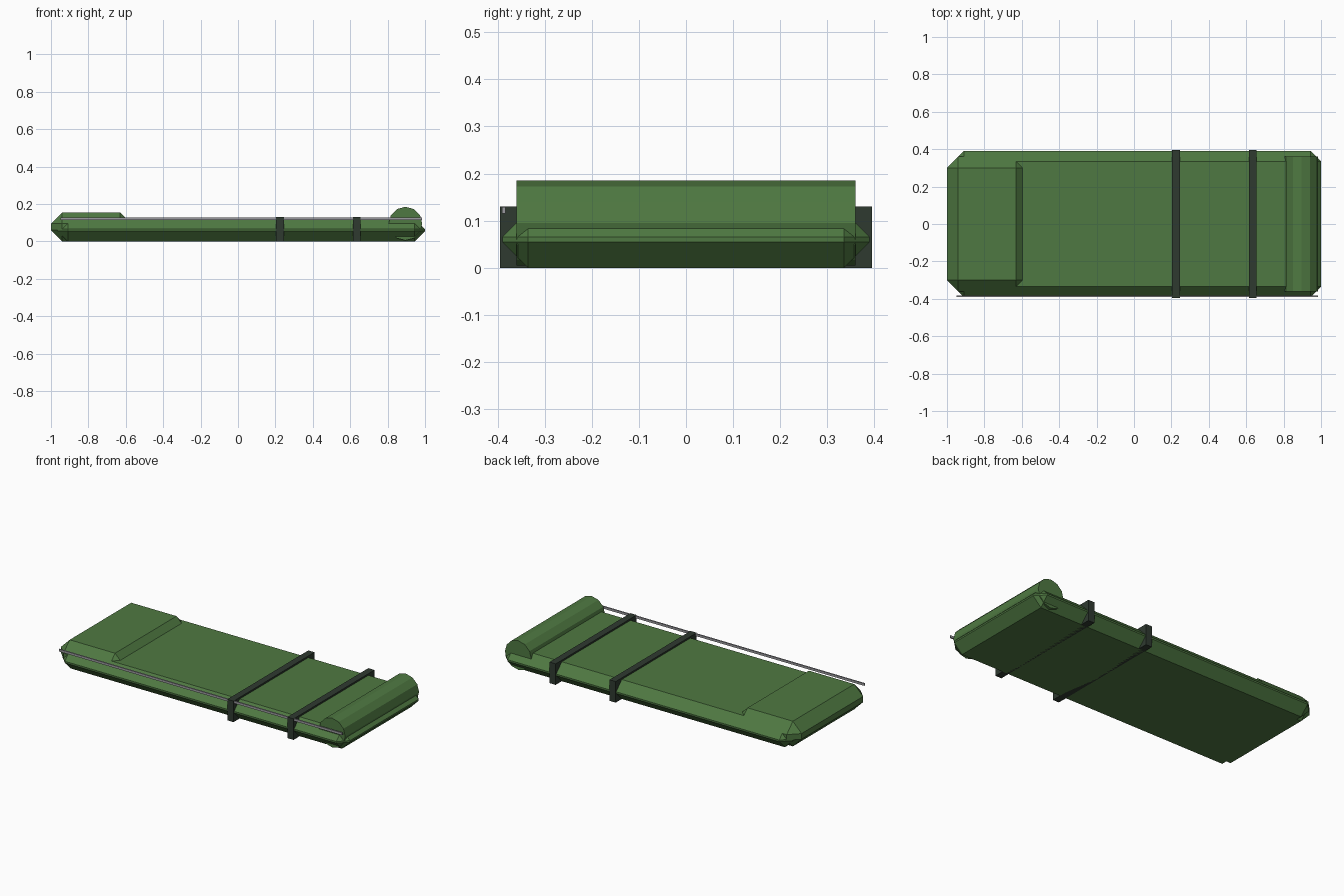
import bpy
import bmesh
import math
from mathutils import Matrix

if "Cube" in bpy.data.objects:
    bpy.data.objects.remove(bpy.data.objects["Cube"])


def material(name, rgb):
    m = bpy.data.materials.new(name)
    m.diffuse_color = (*rgb, 1)
    m.use_nodes = True
    m.node_tree.nodes["Principled BSDF"].inputs["Base Color"].default_value = m.diffuse_color
    return m


green = material("green fabric", (0.078, 0.191, 0.054))
dark = material("dark strap", (0.028, 0.042, 0.030))
grey = material("grey zip", (0.33, 0.33, 0.35))


def finish(bm, name, mat):
    mesh = bpy.data.meshes.new(name)
    bm.to_mesh(mesh)
    bm.free()
    mesh.materials.append(mat)
    obj = bpy.data.objects.new(name, mesh)
    bpy.context.collection.objects.link(obj)
    return obj


def box(name, mat, x, y, z, chamfer=0):
    """Box from (min, max) ranges, with optional single-segment chamfer."""
    bm = bmesh.new()
    bmesh.ops.create_cube(bm, size=1)
    for v in bm.verts:
        v.co = [r[0] if c < 0 else r[1] for c, r in zip(v.co, (x, y, z))]
    if chamfer:
        bmesh.ops.bevel(bm, geom=bm.edges[:], offset=chamfer, segments=1,
                        affect='EDGES', profile=0.5)
    return finish(bm, name, mat)


# padded bag and raised head pillow
box("bag_body", green, (-0.965, 1.0), (-0.39, 0.39), (0, 0.12), 0.055)
box("head_pillow", green, (-1.0, -0.57), (-0.36, 0.36), (0, 0.155), 0.06)

# rolled foot end, a 12-sided cylinder along y
bm = bmesh.new()
bmesh.ops.create_cone(bm, cap_ends=True, segments=12, radius1=0.09,
                      radius2=0.09, depth=0.72,
                      matrix=Matrix.Translation((0.895, 0, 0.095))
                      @ Matrix.Rotation(math.pi / 2, 4, 'X'))
finish(bm, "foot_roll", green)

# straps around the bag
for i, x in enumerate((0.225, 0.635)):
    box(f"strap_{i + 1}", dark, (x - 0.021, x + 0.021), (-0.395, 0.395), (0, 0.13))

# zip along the front edge
box("zip", grey, (-0.95, 0.985), (-0.391, -0.383), (0.115, 0.129))
